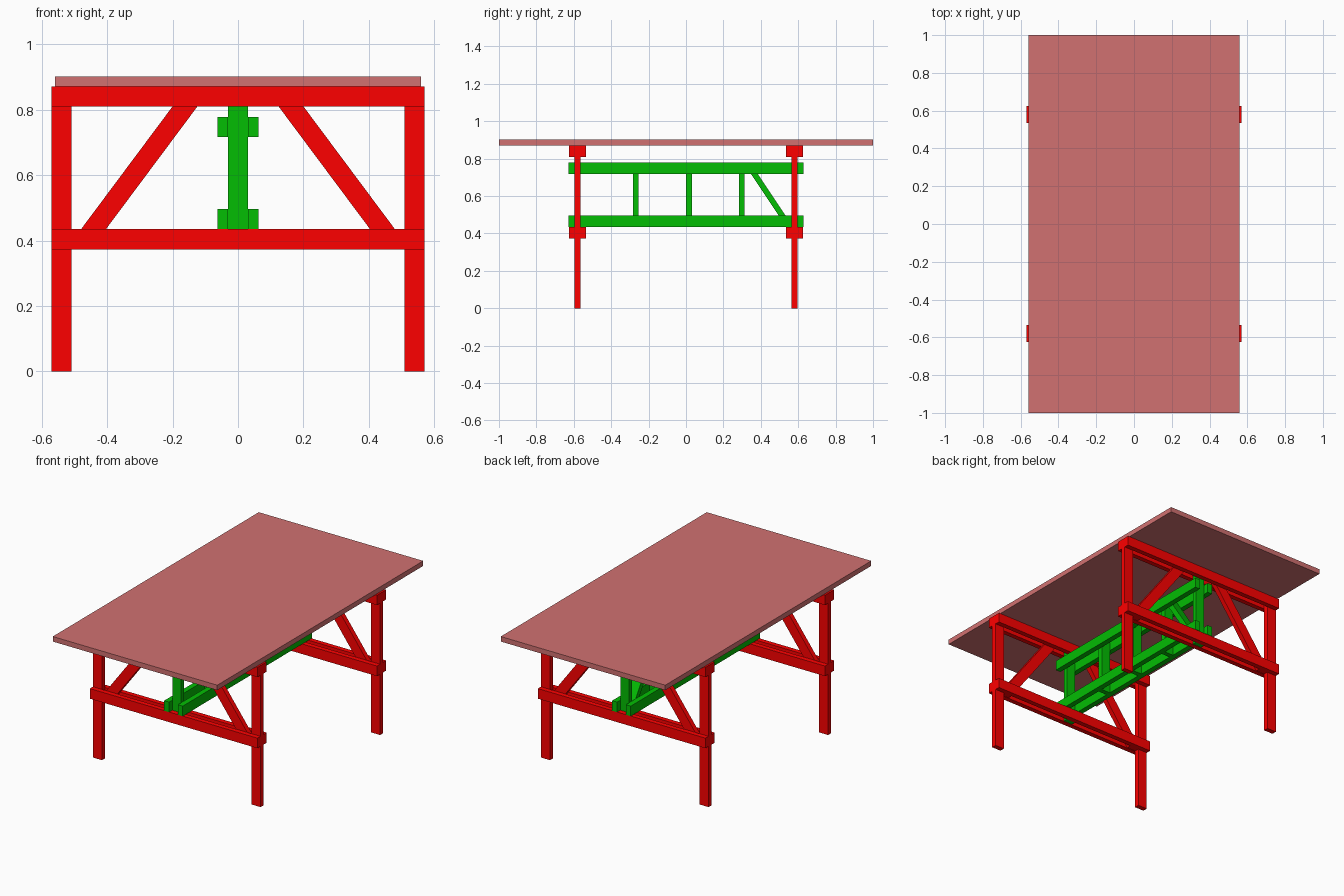
import bpy
import bmesh
from mathutils import Vector

if "Cube" in bpy.data.objects:
    bpy.data.objects.remove(bpy.data.objects["Cube"])


def make_mat(name, color):
    m = bpy.data.materials.new(name)
    m.diffuse_color = (*color, 1)
    m.use_nodes = True
    m.node_tree.nodes["Principled BSDF"].inputs["Base Color"].default_value = m.diffuse_color
    return m


TOP = make_mat("top_paint", (0.64, 0.165, 0.165))
RED = make_mat("trestle_paint", (1.0, 0.0, 0.0))
GREEN = make_mat("stretcher_paint", (0.001, 0.51, 0.001))


def prism(name, points, depth, mat):
    """Extrude a planar outline along the vector depth."""
    bm = bmesh.new()
    face = bm.faces.new([bm.verts.new(p) for p in points])
    new = bmesh.ops.extrude_face_region(bm, geom=[face])["geom"]
    bmesh.ops.translate(bm, vec=Vector(depth),
                        verts=[v for v in new if isinstance(v, bmesh.types.BMVert)])
    bmesh.ops.recalc_face_normals(bm, faces=bm.faces)
    mesh = bpy.data.meshes.new(name)
    bm.to_mesh(mesh)
    bm.free()
    mesh.materials.append(mat)
    ob = bpy.data.objects.new(name, mesh)
    bpy.context.collection.objects.link(ob)
    return ob


def board(name, x, y, z, mat):
    """Straight board given by its (min, max) on each axis."""
    pts = [(x[0], y[0], z[0]), (x[1], y[0], z[0]), (x[1], y[1], z[0]), (x[0], y[1], z[0])]
    return prism(name, pts, (0, 0, z[1] - z[0]), mat)


T = 0.03                      # board thickness
H = T / 2
LOW, HIGH = (0.373, 0.435), (0.81, 0.87)      # trestle rail heights
S_LOW, S_HIGH = (0.435, 0.497), (0.717, 0.778)  # stretcher rail heights

# table top
board("table_top", (-0.559, 0.559), (-1, 1), (0.87, 0.901), TOP)

# two trestles: legs and braces clamped between paired rails
for end, yc in (("front", -0.58), ("back", 0.58)):
    for label, z in (("lower", LOW), ("upper", HIGH)):
        for side, s in (("outer", 1), ("inner", -1)):
            c = yc + s * T * (1 if yc > 0 else -1)
            board(f"{end}_{label}_rail_{side}", (-0.57, 0.57), (c - H, c + H), z, RED)
    for side, s in (("left", -1), ("right", 1)):
        board(f"{end}_{side}_leg", tuple(sorted((s * 0.508, s * 0.57))),
              (yc - H, yc + H), (0, 0.87), RED)
        outline = [(0.524, 0.375), (0.448, 0.375), (0.079, 0.87), (0.155, 0.87)]
        prism(f"{end}_{side}_brace", [(s * x, yc - H, z) for x, z in outline],
              (0, T, 0), RED)
    # stretcher end post, held in the rail gaps
    board(f"{end}_stretcher_post", (-0.03, 0.03), (yc - H, yc + H), (0.375, 0.87), GREEN)

# central stretcher: paired long rails
for label, z in (("lower", S_LOW), ("upper", S_HIGH)):
    for side, x in (("left", -0.0465), ("right", 0.0465)):
        board(f"stretcher_{label}_rail_{side}", (x - 0.0165, x + 0.0165),
              (-0.627, 0.627), z, GREEN)

# posts between the stretcher rails
for i, y in enumerate((-0.268, 0.016, 0.299)):
    board(f"stretcher_mid_post_{i + 1}", (-0.03, 0.03), (y - H, y + H), (0.435, 0.778), GREEN)

# single diagonal stretcher brace at the back end
outline = [(0.573, 0.435), (0.536, 0.435), (0.307, 0.778), (0.344, 0.778)]
prism("stretcher_brace", [(-0.03, y, z) for y, z in outline], (0.06, 0, 0), GREEN)
